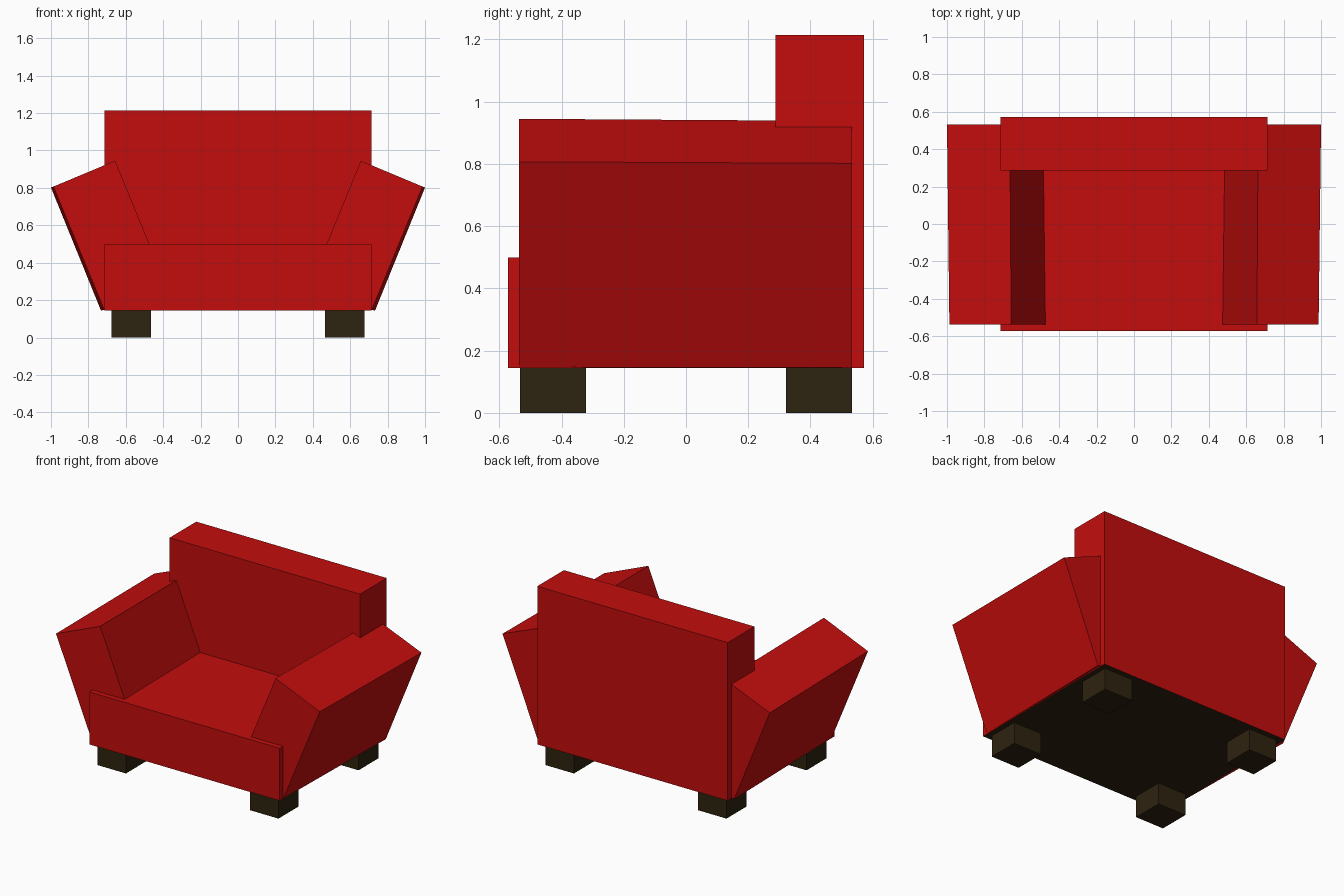
import bpy, bmesh

if "Cube" in bpy.data.objects:
    bpy.data.objects.remove(bpy.data.objects["Cube"])


def material(name, rgb):
    m = bpy.data.materials.new(name)
    m.diffuse_color = (*rgb, 1)
    m.use_nodes = True
    m.node_tree.nodes["Principled BSDF"].inputs["Base Color"].default_value = m.diffuse_color
    return m


RED = material("red_upholstery", (0.55, 0.004, 0.004))
BROWN = material("dark_brown_wood", (0.027, 0.017, 0.005))


def loft(name, start, end, mats):
    """Solid joining two matching outlines of 3D points."""
    bm = bmesh.new()
    a = [bm.verts.new(p) for p in start]
    b = [bm.verts.new(p) for p in end]
    n = len(a)
    bm.faces.new(a)
    bm.faces.new(b[::-1])
    for i in range(n):
        j = (i + 1) % n
        bm.faces.new((a[i], b[i], b[j], a[j]))
    bmesh.ops.recalc_face_normals(bm, faces=bm.faces)
    mesh = bpy.data.meshes.new(name)
    bm.to_mesh(mesh)
    bm.free()
    for m in mats:
        mesh.materials.append(m)
    obj = bpy.data.objects.new(name, mesh)
    bpy.context.collection.objects.link(obj)
    return obj


# Seat and backrest: one L-shaped side profile, with a dark underside
profile = [(-0.572, 0.145), (0.572, 0.145), (0.572, 1.215),
           (0.287, 1.215), (0.287, 0.5), (-0.572, 0.5)]
body = loft("seat_and_back",
            [(-0.713, y, z) for y, z in profile],
            [(0.713, y, z) for y, z in profile], [RED, BROWN])
for f in body.data.polygons:
    if f.normal.z < -0.9:
        f.material_index = 1

# Leaning arms, splayed slightly wider at the back
arm_front = [(0.715, 0.147), (0.987, 0.807), (0.657, 0.945), (0.385, 0.285)]
arm_back = [(0.733, 0.145), (1.0, 0.802), (0.664, 0.938), (0.397, 0.281)]
# Block legs
leg = [(0.465, 0), (0.677, 0), (0.677, 0.145), (0.465, 0.145)]

for side, s in (("left", -1), ("right", 1)):
    loft(side + "_arm",
         [(s * x, -0.536, z) for x, z in arm_front],
         [(s * x, 0.533, z) for x, z in arm_back], [RED])
    for end, e in (("front", -1), ("back", 1)):
        loft(f"{end}_{side}_leg",
             [(s * x, e * 0.322, z) for x, z in leg],
             [(s * x, e * 0.534, z) for x, z in leg], [BROWN])
